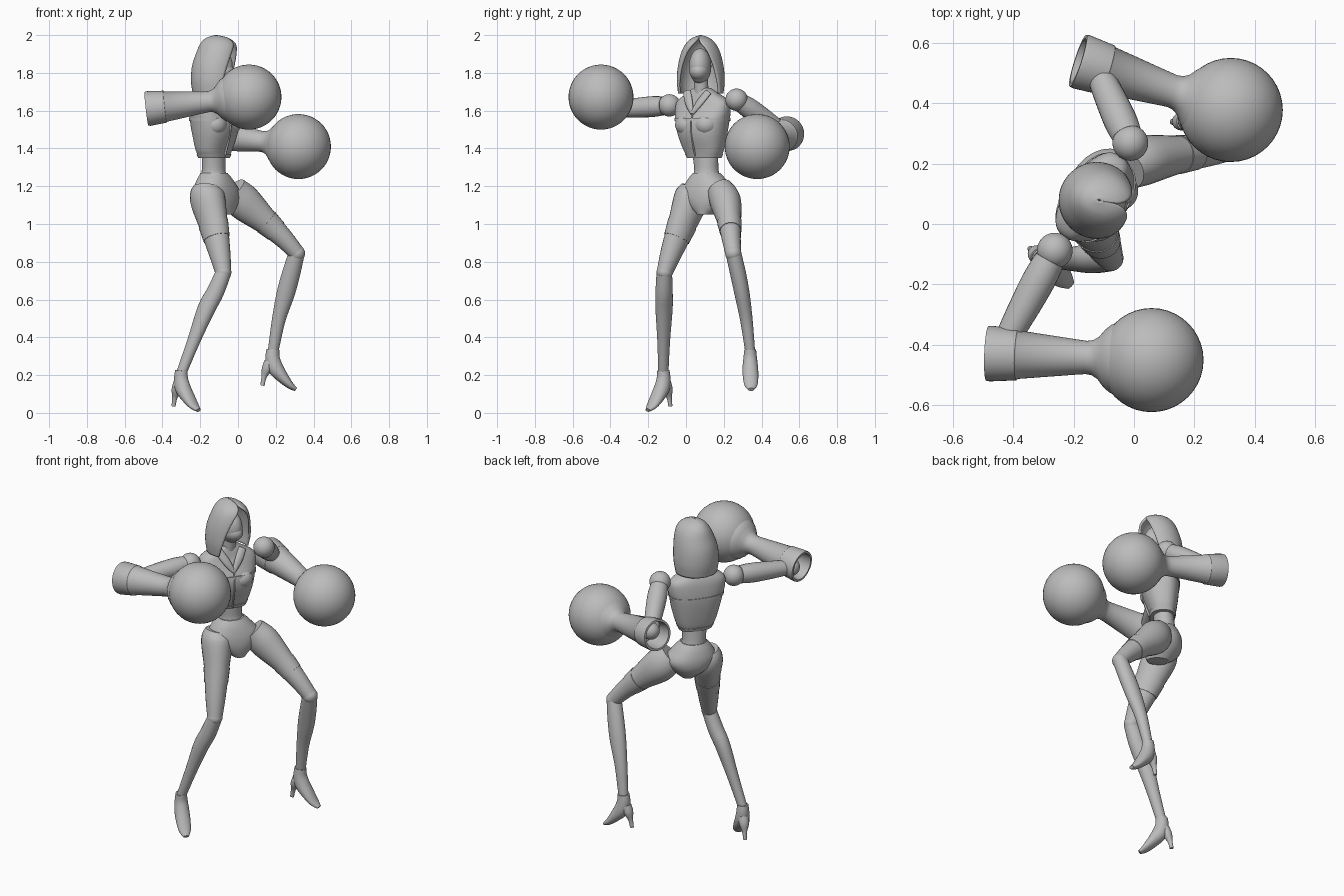
import bpy, math
from mathutils import Vector as V

if "Cube" in bpy.data.objects:
    bpy.data.objects.remove(bpy.data.objects["Cube"])

grey = bpy.data.materials.new("plain_grey")
grey.use_nodes = True
grey.diffuse_color = (0.5, 0.5, 0.5, 1)
grey.node_tree.nodes["Principled BSDF"].inputs["Base Color"].default_value = (0.5, 0.5, 0.5, 1)

UP = V((0, 0, 1))
SIDE = V((0.58, 0.815, 0))      # body's left
FWD = V((0.815, -0.58, 0))      # body's front


def make(name, verts, faces, angle=40):
    me = bpy.data.meshes.new(name)
    me.from_pydata(verts, [], faces)
    me.materials.append(grey)
    ob = bpy.data.objects.new(name, me)
    bpy.context.collection.objects.link(ob)
    bpy.ops.object.select_all(action='DESELECT')
    ob.select_set(True)
    bpy.context.view_layer.objects.active = ob
    bpy.ops.object.shade_smooth_by_angle(angle=math.radians(angle))
    return ob


def skin(name, rings, caps=True, closed=True, angle=40):
    """Bridge equal rings of points into one surface."""
    n = len(rings[0])
    verts = [p for r in rings for p in r]
    faces = [(i * n + j, i * n + (j + 1) % n, (i + 1) * n + (j + 1) % n, (i + 1) * n + j)
             for i in range(len(rings) - 1) for j in range(n if closed else n - 1)]
    if caps:
        faces += [tuple(reversed(range(n))), tuple(range(len(verts) - n, len(verts)))]
    return make(name, verts, faces, angle)


def spline(keys, steps=4):
    """Smooth interpolation through number tuples."""
    out = []
    for i in range(len(keys) - 1):
        a, b = keys[max(i - 1, 0)], keys[i]
        c, d = keys[i + 1], keys[min(i + 2, len(keys) - 1)]
        for s in range(steps):
            t = s / steps
            out.append(tuple(q + t / 2 * (r - p + t * (2 * p - 5 * q + 4 * r - w + t * (3 * (q - r) + w - p)))
                             for p, q, r, w in zip(a, b, c, d)))
    return out + [tuple(keys[-1])]


def tube(name, keys, side=SIDE, n=24, steps=4):
    """Keys are x, y, z, half width along side, half depth."""
    ks = spline(keys, steps)
    pts = [V(k[:3]) for k in ks]
    rings = []
    for i, k in enumerate(ks):
        tan = (pts[min(i + 1, len(ks) - 1)] - pts[max(i - 1, 0)]).normalized()
        u = (side - tan * side.dot(tan)).normalized()
        w = tan.cross(u)
        rings.append([pts[i] + u * k[3] * math.cos(a) + w * k[4] * math.sin(a)
                      for a in (math.tau * j / n for j in range(n))])
    return skin(name, rings)


def stack(name, keys, power=2.0, n=40, steps=4):
    """Level body sections: x, y, z, half width, front depth, back depth."""
    def sp(c):
        return math.copysign(abs(c) ** (2 / power), c)
    rings = []
    for x, y, z, a, f, b in spline(keys, steps):
        rings.append([V((x, y, z)) + SIDE * a * sp(math.cos(t)) + FWD * (f if math.sin(t) > 0 else b) * sp(math.sin(t))
                      for t in (-math.tau * j / n for j in range(n))])
    return skin(name, rings)


def ball(name, loc, size, yaw=0.0):
    bpy.ops.mesh.primitive_uv_sphere_add(segments=40, ring_count=24, radius=1, location=loc, rotation=(0, 0, yaw))
    ob = bpy.context.object
    ob.name = name
    ob.scale = size if isinstance(size, tuple) else (size,) * 3
    ob.data.materials.append(grey)
    bpy.ops.object.shade_smooth()
    return ob


def lathe(name, start, end, profile, n=40):
    axis = (V(end) - V(start)).normalized()
    u = axis.cross(UP).normalized()
    w = axis.cross(u)
    return skin(name, [[V(start) + axis * d + (u * math.cos(a) + w * math.sin(a)) * r
                        for a in (math.tau * j / n for j in range(n))] for d, r in profile])


# Torso
stack("waist", [(-.13, .1, 1.42, .08, .06, .05), (-.13, .105, 1.34, .07, .06, .055),
                (-.13, .11, 1.27, .068, .065, .06), (-.12, .11, 1.23, .09, .08, .075)])
stack("pelvis", [(-.128, .11, 1.27, .072, .07, .065), (-.12, .11, 1.23, .11, .085, .09),
                 (-.105, .11, 1.17, .145, .09, .115), (-.095, .11, 1.11, .11, .085, .11),
                 (-.08, .11, 1.05, .04, .06, .06)], 2.2)
stack("chest", [(-.13, .098, 1.355, .092, .07, .06), (-.13, .095, 1.39, .112, .08, .072),
                (-.128, .09, 1.47, .135, .105, .088), (-.132, .09, 1.54, .15, .112, .09),
                (-.135, .09, 1.6, .162, .088, .085), (-.137, .09, 1.65, .155, .068, .075),
                (-.135, .088, 1.69, .095, .055, .06), (-.13, .085, 1.72, .045, .042, .042)], 2.5)
stack("rib_band", [(-.13, .098, 1.35, .095, .074, .064), (-.13, .097, 1.37, .105, .08, .07)], 2.5)
stack("upper_chest_band", [(-.132, .09, 1.545, .155, .115, .094), (-.132, .09, 1.56, .157, .112, .094)], 2.5)
for tag, s in (("left", 1), ("right", -1)):
    c = V((-.132, .09, 1.525)) + SIDE * s * .062 + FWD * .058
    ball(tag + "_bust", c, (.062, .064, .058), math.atan2(FWD.y, FWD.x))
    # Collar lapels
    p, q = V((-.13, .088, 1.7)) + SIDE * s * .07 + FWD * .045, V((-.132, .09, 1.585)) + FWD * .098
    tube(tag + "_lapel", [(*p, .022, .012), (*((p + q) / 2 + FWD * .006), .022, .012), (*q, .01, .01)])
tube("front_seam", [(*(V((-.13, .09, z)) + FWD * f), .004, .006)
                    for z, f in ((1.58, .095), (1.53, .112), (1.46, .103), (1.36, .073))])
tube("neck", [(-.13, .085, 1.66, .045, .045), (-.115, .08, 1.73, .038, .038), (-.11, .078, 1.82, .04, .04)])

# Head and hood, turned a little from the chest
yaw = math.radians(-12)
look = V((math.cos(yaw), math.sin(yaw), 0))
lat = V((-look.y, look.x, 0))
ball("face", (-.105, .075, 1.835), (.078, .058, .095), yaw)
ball("mask", (-.095, .073, 1.81), (.074, .054, .055), yaw)
rings = []
for z, x, a, d, gap in spline([(1.69, -.122, .12, .118, 68), (1.76, -.122, .127, .127, 58),
                               (1.84, -.118, .12, .125, 48), (1.91, -.108, .102, .112, 36),
                               (1.955, -.105, .078, .095, 20), (1.985, -.11, .045, .06, 3),
                               (2.0, -.115, .004, .006, 0)], 5):
    g = math.radians(max(gap, 0))
    angles = [g + (math.tau - 2 * g) * j / 40 for j in range(41)]
    rings.append([V((x, .078, z)) + look * d * math.cos(t) + lat * a * math.sin(t) for t in angles])
hood = skin("hood", rings, caps=False, closed=False)
shell = hood.modifiers.new("thickness", 'SOLIDIFY')
shell.thickness = .012
shell.offset = -1

# Arms: shoulder, elbow, round fist
cuff = [(.12, .005), (.12, .066), (0, .078), (0, .09), (.012, .092), (.1, .085), (.105, .08), (.3, .058),
        (.33, .055), (.35, .058), (.37, .07), (.39, .095), (.41, .112), (.43, .12), (.44, .01)]
for tag, sh, el, start, fist in (
        ("right", (-.262, -.088, 1.628), (-.43, -.4, 1.605), (-.485, -.428, 1.61), (.058, -.45, 1.672)),
        ("left", (-.012, .268, 1.658), (-.125, .52, 1.485), (-.185, .54, 1.48), (.32, .377, 1.41))):
    ball(tag + "_shoulder", sh, .059)
    S, E = V(sh), V(el)
    side = (E - S).cross(UP).normalized()
    tube(tag + "_upper_arm", [(*S.lerp(E, t), r, r) for t, r in ((.1, .05), (.3, .055), (.65, .05), (1, .04))], side)
    ball(tag + "_elbow", el, .05)
    lathe(tag + "_forearm", start, fist, cuff)
    ball(tag + "_fist", fist, .172)

# Legs: thigh, knee, shin, then a heeled boot
legs = {
    "right": ([(-.165, .045, 1.2, .07, .07), (-.163, .03, 1.14, .088, .098), (-.13, -.02, 1.0, .07, .083),
               (-.098, -.077, .85, .056, .06), (-.078, -.113, .745, .042, .043)],
              [(-.078, -.115, .74, .041, .042), (-.12, -.116, .64, .044, .048), (-.168, -.116, .55, .042, .05),
               (-.235, -.118, .38, .032, .036), (-.3, -.12, .21, .026, .028)],
              V((-.3, -.12, .22)), V((.74, -.67, 0)).normalized()),
    "left": ([(-.03, .18, 1.18, .07, .08), (.03, .21, 1.115, .082, .095), (.15, .23, 1.01, .062, .068),
              (.245, .24, .92, .05, .052), (.312, .25, .845, .042, .042)],
             [(.312, .25, .85, .041, .042), (.282, .275, .74, .042, .048), (.252, .297, .63, .04, .048),
              (.215, .32, .49, .033, .036), (.185, .34, .32, .026, .028)],
             V((.185, .34, .33)), V((1, .04, 0)))}
for tag, (thigh, shin, ankle, toe) in legs.items():
    across = UP.cross(toe)
    tube(tag + "_thigh", thigh, across)
    tube(tag + "_shin", shin, across)
    ball(tag + "_knee", thigh[-1][:3], .043)
    # Raised garter around the thigh
    a, b = thigh[2], spline(thigh)[10]
    tube(tag + "_garter", [tuple(v + (.003 if i > 2 else 0) for i, v in enumerate(k)) for k in (a, spline(thigh)[9], b)], across)

    def foot(name, keys):
        tube(name, [(*(ankle + toe * f + UP * h), w, t) for f, h, w, t in keys], across)

    foot(tag + "_boot", [(0, .005, .031, .034), (-.002, -.04, .036, .038), (.012, -.09, .041, .042),
                         (.05, -.14, .041, .032), (.09, -.183, .034, .02), (.122, -.206, .016, .01)])
    foot(tag + "_heel", [(-.018, -.06, .03, .028), (-.034, -.1, .028, .026),
                         (-.047, -.14, .014, .014), (-.056, -.185, .01, .011)])
